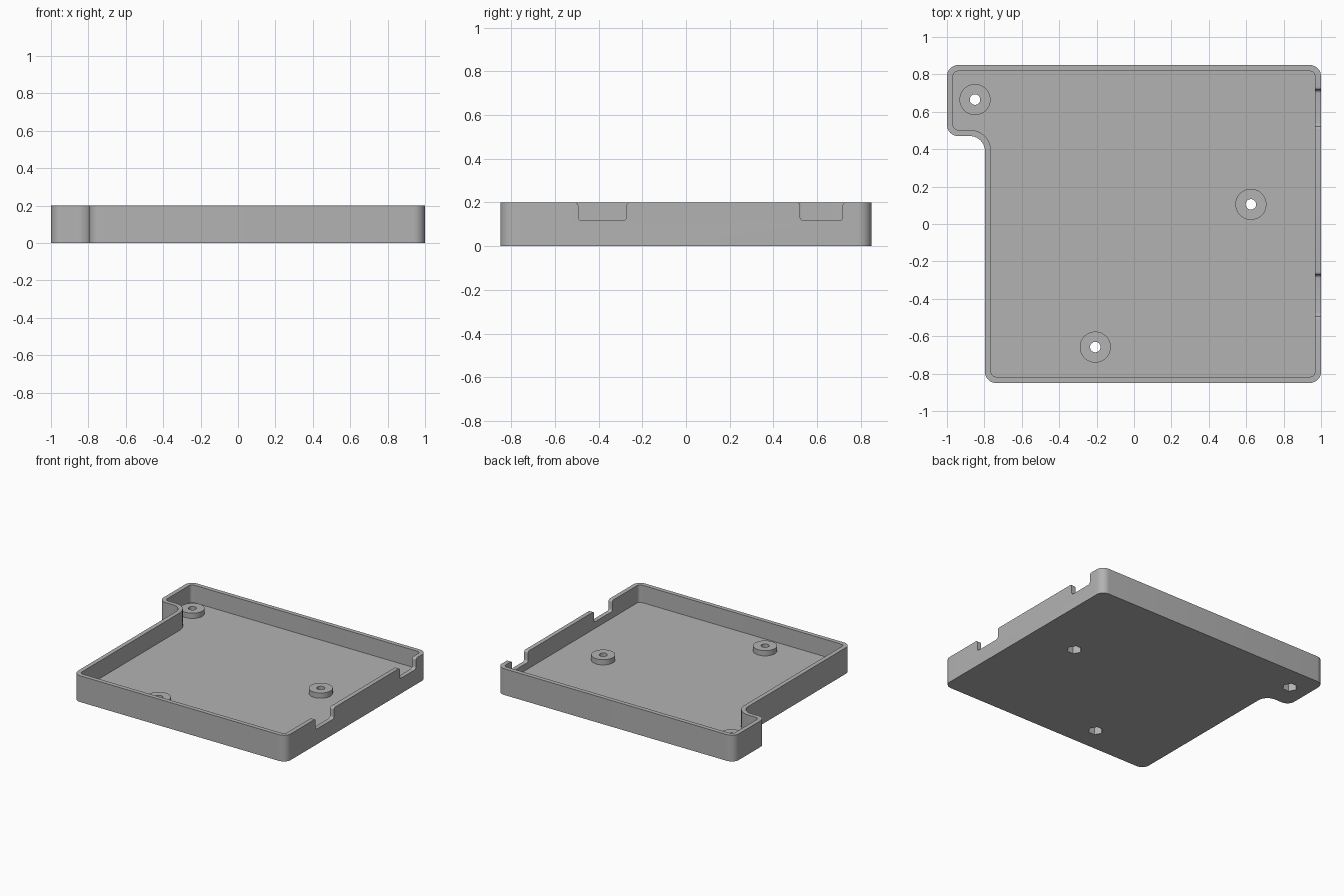
import bpy, bmesh, math
from mathutils import Vector, Matrix

if "Cube" in bpy.data.objects:
    bpy.data.objects.remove(bpy.data.objects["Cube"])

WALL, FLOOR, HEIGHT = 0.033, 0.067, 0.2
BOSS_TOP = 0.107
SCREWS = [(-0.85, 0.665), (0.625, 0.105), (-0.207, -0.658)]

grey = bpy.data.materials.new("plain grey")
grey.use_nodes = True
colour = (0.45, 0.45, 0.45, 1)
grey.diffuse_color = colour
grey.node_tree.nodes["Principled BSDF"].inputs["Base Color"].default_value = colour


def rounded(corners, steps=10):
    """Fillet a closed polygon given as (x, y, radius)."""
    out = []
    for i, (x, y, r) in enumerate(corners):
        p = Vector((x, y))
        a = (Vector(corners[i - 1][:2]) - p).normalized()
        b = (Vector(corners[(i + 1) % len(corners)][:2]) - p).normalized()
        if r == 0:
            out.append(p)
            continue
        centre = p + (a + b) * r          # corners are square
        for k in range(steps + 1):
            t = math.pi / 2 * k / steps
            out.append(centre - b * r * math.cos(t) - a * r * math.sin(t))
    return out


def prism(name, points, low, high, matrix=Matrix()):
    """Extrude a flat outline from low to high."""
    bm = bmesh.new()
    face = bm.faces.new([bm.verts.new((p[0], p[1], low)) for p in points])
    new = bmesh.ops.extrude_face_region(bm, geom=[face])["geom"]
    top = [v for v in new if isinstance(v, bmesh.types.BMVert)]
    bmesh.ops.translate(bm, verts=top, vec=(0, 0, high - low))
    bm.transform(matrix)
    bmesh.ops.recalc_face_normals(bm, faces=bm.faces)
    mesh = bpy.data.meshes.new(name)
    bm.to_mesh(mesh)
    bm.free()
    mesh.materials.append(grey)
    obj = bpy.data.objects.new(name, mesh)
    bpy.context.collection.objects.link(obj)
    return obj


def disc(x, y, radius, sides):
    return [(x + radius * math.cos(math.tau * i / sides),
             y + radius * math.sin(math.tau * i / sides)) for i in range(sides)]


def combine(target, tool, operation):
    """Apply a boolean and discard the tool."""
    mod = target.modifiers.new("combine", "BOOLEAN")
    mod.object, mod.operation, mod.solver = tool, operation, "EXACT"
    bpy.context.view_layer.objects.active = target
    bpy.ops.object.modifier_apply(modifier=mod.name)
    bpy.data.objects.remove(tool)


def footprint(inset):
    """Stepped tray outline; the inner corner radius grows with the inset."""
    r, d = 0.06 - inset, inset
    return rounded([(-0.797 + d, -0.85 + d, r), (1 - d, -0.85 + d, r),
                    (1 - d, 0.85 - d, r), (-1 + d, 0.85 - d, r),
                    (-1 + d, 0.47 + d, r), (-0.797 + d, 0.47 + d, 0.08 + inset)])


# Tray shell
tray = prism("tray", footprint(0), 0, HEIGHT)
combine(tray, prism("cavity", footprint(WALL), FLOOR, 0.3), "DIFFERENCE")

# Screw bosses with through holes and hexagonal nut pockets beneath
for x, y in SCREWS:
    combine(tray, prism("boss", disc(x, y, 0.083, 48), FLOOR - 0.02, BOSS_TOP), "UNION")
    combine(tray, prism("hole", disc(x, y, 0.028, 32), -0.1, 0.3), "DIFFERENCE")
    combine(tray, prism("nut_pocket", disc(x, y, 0.053, 6), -0.1, 0.06), "DIFFERENCE")

# Connector notches in the left wall: rounded below, flared at the rim
to_wall = Matrix(((0, 0, 1, 0), (1, 0, 0, 0), (0, 1, 0, 0), (0, 0, 0, 1)))
for y0, y1 in [(-0.493, -0.272), (0.522, 0.717)]:
    f = 0.015
    shape = rounded([(y0, 0.117, 0.017), (y1, 0.117, 0.017), (y1, HEIGHT, f),
                     (y1 + f, HEIGHT, 0), (y1 + f, 0.25, 0), (y0 - f, 0.25, 0),
                     (y0 - f, HEIGHT, 0), (y0, HEIGHT, f)], 6)
    clean = [p for i, p in enumerate(shape) if (p - shape[i - 1]).length > 1e-5]
    combine(tray, prism("notch", clean, 0.9, 1.1, to_wall), "DIFFERENCE")

# Smooth the rounded corners, keep rims sharp
bpy.ops.object.select_all(action="DESELECT")
tray.select_set(True)
bpy.context.view_layer.objects.active = tray
bpy.ops.object.shade_smooth_by_angle(angle=math.radians(30))
